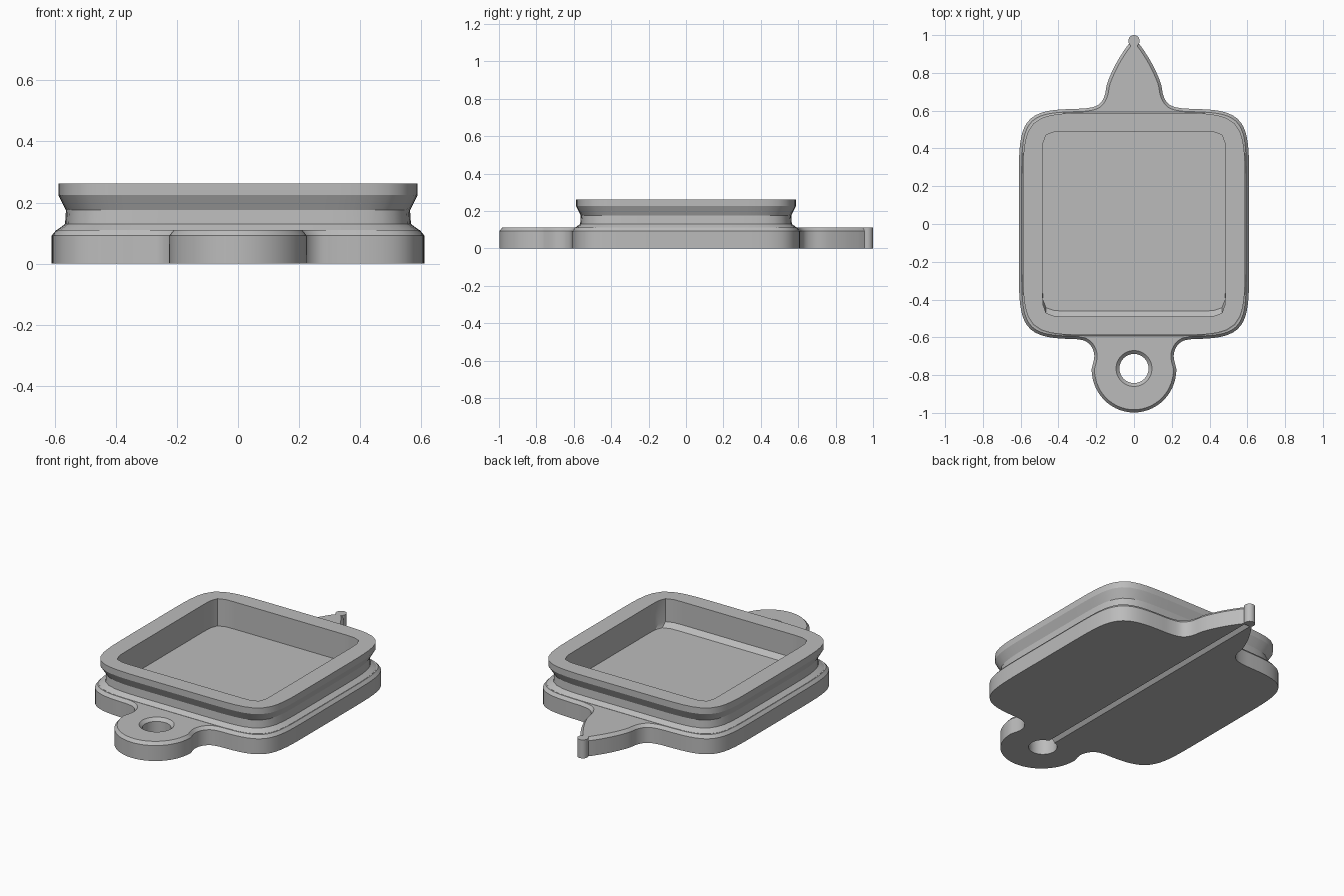
import bpy, bmesh, math
from mathutils import Vector, geometry

if "Cube" in bpy.data.objects:
    bpy.data.objects.remove(bpy.data.objects["Cube"])

grey = bpy.data.materials.new("plain grey")
grey.diffuse_color = (0.5, 0.5, 0.5, 1)
grey.use_nodes = True
grey.node_tree.nodes["Principled BSDF"].inputs["Base Color"].default_value = grey.diffuse_color


def loft(name, rings):
    """Closed solid through equal-length rings of 3D points, capped at both ends."""
    bm = bmesh.new()
    loops = [[bm.verts.new(p) for p in ring] for ring in rings]
    n = len(loops[0])
    for a, b in zip(loops, loops[1:]):
        for i in range(n):
            j = (i + 1) % n
            bm.faces.new((a[i], a[j], b[j], b[i]))
    bm.faces.new(loops[0][::-1])
    bm.faces.new(loops[-1])
    bmesh.ops.recalc_face_normals(bm, faces=bm.faces)
    me = bpy.data.meshes.new(name)
    bm.to_mesh(me)
    bm.free()
    ob = bpy.data.objects.new(name, me)
    bpy.context.collection.objects.link(ob)
    me.materials.append(grey)
    return ob


def squircle(rx, ry, n, a0=0, a1=math.tau, steps=96):
    """Rounded square as a superellipse, counter-clockwise."""
    pts = []
    for i in range(steps):
        a = a0 + (a1 - a0) * i / steps
        c, s = math.cos(a), math.sin(a)
        r = (abs(c) ** n + abs(s) ** n) ** (-1 / n)
        pts.append((rx * r * c, ry * r * s))
    return pts


def at(pts, z):
    return [(x, y, z) for x, y in pts]


def circle(r, cy, z, n=48):
    return [(r * math.cos(math.tau * i / n), cy + r * math.sin(math.tau * i / n), z) for i in range(n)]


def smooth(pts, steps=5):
    """Catmull-Rom curve through 2D points."""
    p = [Vector(q) for q in pts]
    p = [2 * p[0] - p[1]] + p + [2 * p[-1] - p[-2]]
    out = []
    for a, b, c, d in zip(p, p[1:], p[2:], p[3:]):
        for k in range(steps):
            t = k / steps
            q = 0.5 * (2 * b + (c - a) * t + (2 * a - 5 * b + 4 * c - d) * t**2
                       + (3 * b - a - 3 * c + d) * t**3)
            out.append(tuple(q))
    return out + [tuple(p[-2])]


def inset(pts, d):
    """Move a counter-clockwise outline inward."""
    out = []
    for i, p in enumerate(pts):
        t = (Vector(pts[(i + 1) % len(pts)]) - Vector(pts[i - 1])).normalized()
        out.append((p[0] - t.y * d, p[1] + t.x * d))
    return out


def combine(target, other, op):
    mod = target.modifiers.new(op, 'BOOLEAN')
    mod.operation, mod.object, mod.solver = op, other, 'EXACT'
    bpy.context.view_layer.objects.active = target
    bpy.ops.object.modifier_apply(modifier=mod.name)
    bpy.data.objects.remove(other)


# Right half of the base outline: ring tab, body side, pointed tip
tab = [(0.224 * math.sin(a), -0.77 - 0.228 * math.cos(a)) for a in [math.pi / 2 * i / 14 for i in range(14)]]
tab += smooth([(0.225, -0.77), (0.21, -0.70), (0.225, -0.65), (0.26, -0.619), (0.31, -0.609)])
corner = math.atan2(0.609, 0.36)
side = squircle(0.61, 0.61, 7, -corner, corner, 60)
tip = smooth([(0.33, 0.609), (0.25, 0.613), (0.19, 0.63), (0.157, 0.675), (0.14, 0.75),
              (0.10, 0.84), (0.055, 0.915), (0.022, 0.96)])
half = tab + side + tip
outline = half + [(-x, y) for x, y in reversed(half) if x > 0.001]

# Base plate with a bevelled top edge
base = loft("pendant_base", [at(outline, 0), at(outline, 0.092), at(inset(outline, 0.015), 0.11)])

# Round bead at the end of the point
combine(base, loft("bead", [circle(0.03, 0.97, z, 24) for z in (0, 0.11)]), 'UNION')

# Raised frame with a narrow waist
profile = [(0.592, 0.10), (0.592, 0.111), (0.566, 0.13), (0.563, 0.175), (0.588, 0.225), (0.588, 0.262)]
combine(base, loft("frame", [at(squircle(r, r, 7), z) for r, z in profile]), 'UNION')

# Square tray recess, sloped at the foot of the front wall
tray = squircle(0.484, 0.49, 18)
foot = [(x, y if y > 0 else y * 0.94) for x, y in tray]
combine(base, loft("tray", [at(foot, 0.1), at(tray, 0.125), at(tray, 0.4)]), 'DIFFERENCE')

# Hanging hole with a countersunk top
hole = [(0.077, -0.1), (0.077, 0.092), (0.095, 0.11), (0.095, 0.2)]
combine(base, loft("hole", [circle(r, -0.765, z) for r, z in hole]), 'DIFFERENCE')

# Groove along the underside, from the hole to the point
groove = [[(-0.02, y, -0.001), (0.02, y, -0.001), (0, y, 0.02)] for y in (-0.72, 0.95)]
combine(base, loft("groove", groove), 'DIFFERENCE')

bpy.ops.object.select_all(action='DESELECT')
base.select_set(True)
bpy.context.view_layer.objects.active = base
bpy.ops.object.shade_smooth_by_angle(angle=math.radians(25))
